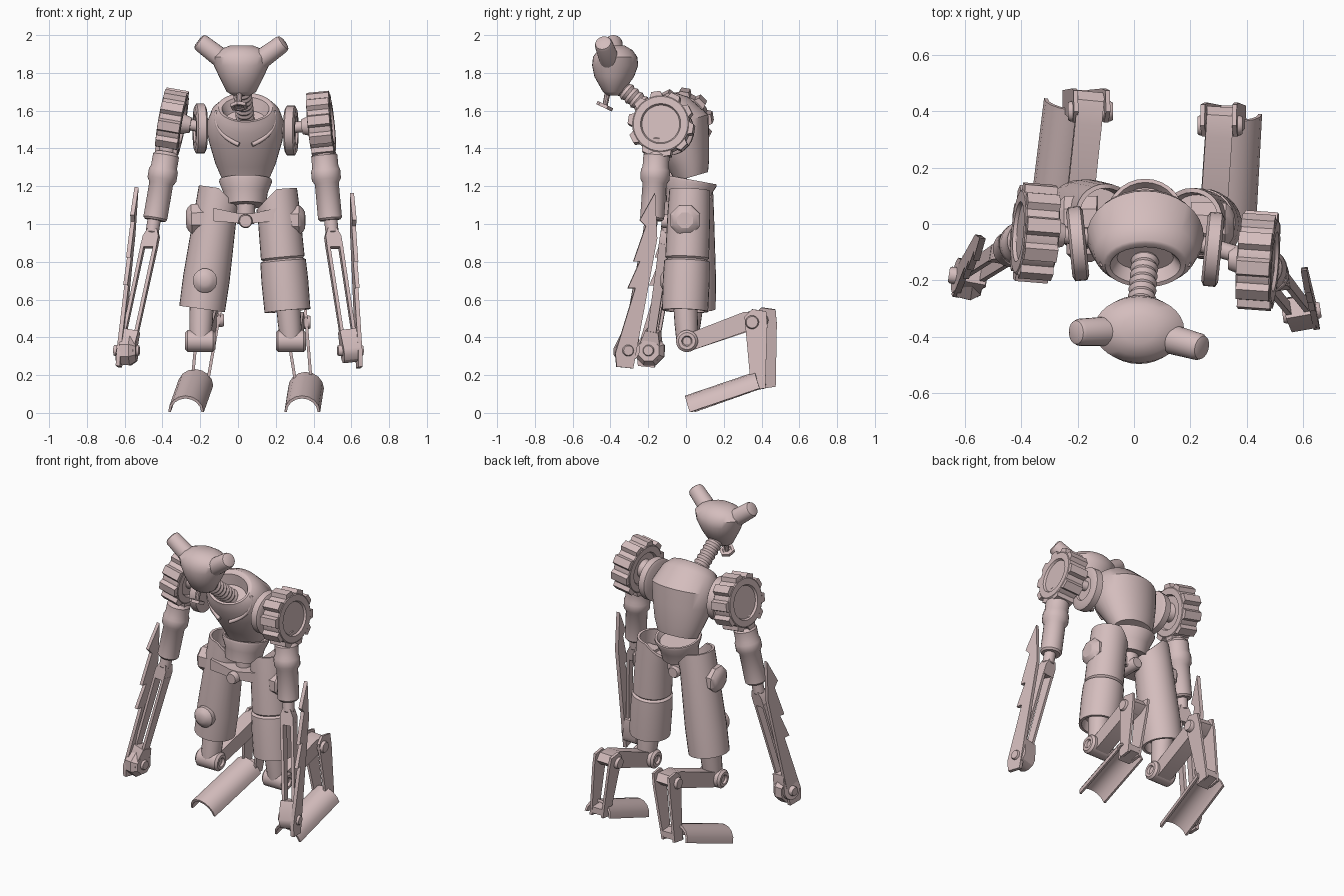
import bpy, bmesh, math
from mathutils import Vector as V

if "Cube" in bpy.data.objects:
    bpy.data.objects.remove(bpy.data.objects["Cube"])

MAT = bpy.data.materials.new("dusty_pink")
MAT.diffuse_color = (0.66, 0.51, 0.51, 1)
MAT.use_nodes = True
MAT.node_tree.nodes["Principled BSDF"].inputs["Base Color"].default_value = MAT.diffuse_color


def finish(name, bm, angle=35):
    bmesh.ops.recalc_face_normals(bm, faces=bm.faces[:])
    me = bpy.data.meshes.new(name)
    bm.to_mesh(me)
    bm.free()
    me.materials.append(MAT)
    ob = bpy.data.objects.new(name, me)
    bpy.context.collection.objects.link(ob)
    bpy.ops.object.select_all(action='DESELECT')
    ob.select_set(True)
    bpy.context.view_layer.objects.active = ob
    bpy.ops.object.shade_smooth_by_angle(angle=math.radians(angle))
    return ob


def skin(name, rings, angle=35):
    """Join point rings into a capped surface."""
    bm = bmesh.new()
    vr = [[bm.verts.new(p) for p in r] for r in rings]
    n = len(vr[0])
    for a, b in zip(vr, vr[1:]):
        for i in range(n):
            j = (i + 1) % n
            bm.faces.new((a[i], a[j], b[j], b[i]))
    bm.faces.new(vr[0][::-1])
    bm.faces.new(vr[-1])
    return finish(name, bm, angle)


def tube(name, p, q, prof, n=24, angle=35):
    """Turned part along p-q; prof lists (fraction along axis, radius)."""
    p, q = V(p), V(q)
    d = (q - p).normalized()
    a = d.orthogonal().normalized()
    b = d.cross(a)
    ang = [2 * math.pi * (i + .5) / n for i in range(n)]
    return skin(name, [[p.lerp(q, t) + a * r * math.cos(g) + b * r * math.sin(g)
                        for g in ang] for t, r in prof], angle)


def loft(name, rings, n=32):
    """Oval rings (x, y, z, rx, ry, pitch in degrees)."""
    out = []
    for x, y, z, rx, ry, tilt in rings:
        t = math.radians(tilt)
        ring = []
        for i in range(n):
            g = 2 * math.pi * i / n
            s = ry * math.sin(g)
            ring.append(V((x + rx * math.cos(g), y + s * math.cos(t), z + s * math.sin(t))))
        out.append(ring)
    return skin(name, out, 40)


def prism(name, o, u, v, pts, depth, angle=30):
    """Extrude a flat outline, given in the u-v plane, equally both ways."""
    o, u, v = V(o), V(u), V(v)
    n = u.cross(v).normalized() * depth / 2
    face = [o + u * a + v * b for a, b in pts]
    return skin(name, [[c - n for c in face], [c + n for c in face]], angle)


def rod(name, p, q, r, n=20):
    return tube(name, p, q, [(0, r * .85), (.06, r), (.94, r), (1, r * .85)], n)


# head, ears, chin ring and ribbed neck
loft("head", [(.018, -.385, 1.68, .045, .03, 0), (.018, -.385, 1.70, .078, .055, 0),
              (.018, -.38, 1.78, .118, .105, 0), (.018, -.375, 1.84, .146, .122, 0),
              (.018, -.375, 1.885, .16, .117, 0), (.018, -.375, 1.92, .125, .092, 0),
              (.018, -.375, 1.945, .06, .05, 0)])
EAR = [(0, .054), (.9, .048), (.97, .042), (1, .03)]
tube("ear_left", (-.06, -.38, 1.855), (-.21, -.385, 1.97), EAR)
tube("ear_right", (.10, -.40, 1.855), (.245, -.44, 1.962), EAR)
tube("chin_stem", (.01, -.41, 1.72), (.005, -.43, 1.62), [(0, .016), (1, .014)], 10)
tube("chin_ring", (.005, -.434, 1.615), (.005, -.426, 1.632),
     [(.3, .025), (0, .03), (0, .047), (1, .047), (1, .03), (.7, .025)], 6)
tube("neck", (.02, -.35, 1.73), (.04, -.12, 1.54),
     [(i / 18, .05 if i % 2 else .042) for i in range(19)], 20, 20)

# torso with its open, forward-tilted collar
CX = .04
loft("torso", [(CX, .03, 1.25, .13, .09, 16), (CX, .012, 1.32, .16, .112, 10),
               (CX, -.03, 1.44, .195, .155, 10), (CX, -.045, 1.53, .208, .17, 17),
               (CX, -.105, 1.595, .18, .14, 34), (CX, -.14, 1.615, .15, .115, 44),
               (CX, -.147, 1.615, .143, .108, 44), (CX, -.147, 1.61, .125, .09, 44),
               (CX, -.12, 1.56, .10, .06, 44)])

# chest ribs either side of the collar
for s in (-1, 1):
    cu = bpy.data.curves.new("chest_rib", 'CURVE')
    cu.dimensions = '3D'
    cu.bevel_depth = .012
    cu.bevel_resolution = 2
    cu.use_fill_caps = True
    sp = cu.splines.new('NURBS')
    pts = [(.15, -.14, 1.60), (.17, -.145, 1.52), (.13, -.168, 1.46), (.035, -.196, 1.42)]
    sp.points.add(3)
    for c, (x, y, z) in zip(sp.points, pts):
        c.co = (CX + s * x, y, z, 1)
    sp.use_endpoint_u = True
    cu.materials.append(MAT)
    bpy.context.collection.objects.link(bpy.data.objects.new("chest_rib", cu))

# waist and pelvis
tube("waist", (CX, .0, 1.10), (CX, .025, 1.235),
     [(0, .108), (.5, .118), (.9, .14), (1, .138), (1, .125), (.8, .11)], 28)
rod("pelvis_post", (CX, .01, 1.0), (CX, .01, 1.14), .05)
prism("hip_bar", (CX, -.03, 1.055), (1, 0, 0), (0, 0, 1),
      [(-.17, .03), (-.03, .0), (.03, .0), (.17, .03), (.17, -.04), (.04, -.05), (-.04, -.05), (-.17, -.04)], .13)
rod("pelvis_pin", (CX, -.13, 1.015), (CX, .08, 1.015), .037)

# per-side joint positions
SIDES = {
    "left": dict(s=-1, disc=(-.20, -.07, 1.505), gear=(-.35, -.032, 1.54), axis=(-.98, .08, .17),
                 sh=(-.378, -.06, 1.38), el=(-.44, -.09, 1.02), wr=(-.59, -.19, .33),
                 blade=((-.632, -.215, .24), (-.537, -.05, 1.195)),
                 hip=(-.10, .035, 1.19), low=(-.19, .035, .55), knee=(-.20, .005, .38),
                 hock=(-.155, .43, .51), ankle=(-.205, .44, .14),
                 foot=((-.275, .035, .004), (-.225, .435, .145)),
                 knob=((-.13, .02, 1.03), (-.275, .02, 1.025))),
    "right": dict(s=1, disc=(.28, -.09, 1.495), gear=(.44, -.13, 1.525), axis=(.99, -.07, .1),
                  sh=(.455, -.155, 1.38), el=(.488, -.18, 1.02), wr=(.595, -.315, .33),
                  blade=((.643, -.33, .235), (.603, -.165, 1.165)),
                  hip=(.205, .02, 1.18), low=(.262, -.005, .54), knee=(.28, .005, .38),
                  hock=(.305, .38, .5), ankle=(.35, .385, .13),
                  foot=((.34, .025, .004), (.36, .395, .13)),
                  knob=((.2, 0, 1.02), (.355, -.005, 1.02))),
}
BLADE = [(-.04, .01), (.05, 0), (.055, .74), (0, 1), (-.055, .845), (-.018, .81), (-.05, .61),
         (-.016, .61), (-.055, .457), (-.015, .457), (-.06, .086)]
X, Y, Z = V((1, 0, 0)), V((0, 1, 0)), V((0, 0, 1))

for side, d in SIDES.items():
    s = d["s"]
    P = {k: V(c) for k, c in d.items() if k not in ("s", "blade", "foot", "knob")}

    # shoulder disc, axle and toothed gear
    dv = V((s, -.1, 0)).normalized() * .03
    tube(f"shoulder_disc_{side}", P["disc"] - dv, P["disc"] + dv,
         [(0, .115), (.15, .132), (.85, .132), (1, .115), (1, .075), (.8, .07)], 28)
    rod(f"shoulder_axle_{side}", (CX + s * .13, -.05, 1.5), P["gear"], .03)
    ax = P["axis"].normalized()
    g0, g1 = P["gear"] - ax * .062, P["gear"] + ax * .062
    tube(f"shoulder_hub_{side}", g0 - ax * .04, g0 + ax * .02, [(0, .04), (1, .06)])
    tube(f"shoulder_gear_{side}", g0, g1,
         [(.12, .1), (0, .107), (0, .145), (.04, .152), (.96, .152), (1, .145), (1, .107), (.9, .1)], 40)
    a = ax.cross(Y).normalized()
    b = ax.cross(a)
    for i in range(10):
        g = 2 * math.pi * (i + .25) / 10
        r, t = a * math.cos(g) + b * math.sin(g), b * math.cos(g) - a * math.sin(g)
        prism(f"gear_tooth_{side}", P["gear"], t, r,
              [(-.036, .14), (.036, .14), (.024, .174), (-.024, .174)], .118)

    # upper arm with collar
    rod(f"arm_pivot_{side}", P["sh"] + Z * .08, P["sh"] - Z * .05, .045)
    tube(f"upper_arm_{side}", P["sh"], P["el"],
         [(0, .055), (.05, .07), (.22, .07), (.27, .078), (.4, .078), (.46, .064), (.97, .064), (1, .055)])

    # forked forearm, wrist and serrated blade
    el, wr = P["el"], P["wr"]
    ad = (wr - el).normalized()
    lat = V((1, s * .15, 0)).normalized()
    fw = ad.cross(lat).normalized()
    rod(f"elbow_{side}", el + Z * .03, el + ad * .07, .035)
    prism(f"fork_yoke_{side}", el + ad * .09, lat, ad,
          [(-.025, -.04), (.025, -.04), (.042, .0), (.042, .06), (-.042, .06), (-.042, 0)], .06)
    for k in (-1, 1):
        top, bot = el + ad * .13 + lat * k * .034, wr + lat * k * .032
        prism(f"fork_prong_{side}", top, fw, bot - top,
              [(-.028, 0), (.028, 0), (.022, 1), (-.022, 1)], .018)
    arc = [(.064 * math.cos(i * math.pi / 6), .064 * math.sin(i * math.pi / 6)) for i in range(7)]
    prism(f"wrist_{side}", wr, fw, ad, arc + [(-.035, -.11), (.035, -.11)], .09)
    if s < 0:
        tube("wrist_disc_left", wr - lat * .03, wr + lat * .055, [(0, .08), (.6, .085), (1, .06)], 8, 25)
    rod(f"wrist_pin_{side}", wr - lat * .068, wr + lat * .068, .03)
    b0, b1 = (V(c) for c in d["blade"])
    prism(f"blade_{side}", b0, V((-s * .15, .99, 0)), b1 - b0, BLADE, .022)

    # open-topped thigh shell, rim cut lower on the inner side, with knobs
    groove = [(.56, .116), (.575, .106), (.59, .121)] if s > 0 else []
    thigh = tube(f"thigh_{side}", P["hip"], P["low"],
                 [(.25, .09), (0, .092), (0, .108), (.2, .113)] + groove +
                 [(.75, .124), (1, .122), (1, .105), (.9, .1)], 28)
    for v in thigh.data.vertices:
        if v.co.z > P["hip"].z - .05:
            v.co.z -= max(0, -s * (v.co.x - P["hip"].x)) * .9
    KNOB = [(0, .085), (.8, .085), (.93, .065), (1, .045)]
    tube(f"thigh_knob_{side}", *d["knob"], KNOB, 8, 30)
    if s < 0:
        tube("front_knob_left", (-.175, -.04, .70), (-.175, -.135, .70),
             [(0, .065), (.7, .065), (.9, .045), (1, .025)], 16)

    # knee stem and joint
    kn = P["knee"]
    tube(f"knee_stem_{side}", P["low"] + Z * .08, kn, [(0, .065), (.6, .062), (1, .056)], 20)
    tube(f"knee_joint_{side}", kn - X * .08, kn + X * .08,
         [(.08, .022), (0, .028), (0, .045), (.08, .058), (.92, .058), (1, .045), (1, .028), (.92, .022)], 24)

    # link reaching back to the hock
    hk, an = P["hock"], P["ankle"]
    back = hk - kn
    up = X.cross(back).normalized()
    prism(f"rear_link_{side}", kn, back, up,
          [(0, -.055), (.0, .035), (.85, .055), (1.04, .03), (1.08, -.02), (.95, -.045)], .095)
    rod(f"hock_pin_{side}", hk - X * .08 - Y * .03 - Z * .02, hk + X * .08 - Y * .03 - Z * .02, .036)

    # paired shin plates down to the ankle, with a heel block between
    for k in (-1, 1):
        o = hk + X * k * .055
        prism(f"shin_plate_{side}", o, Y, an + X * k * .04 - o,
              [(-.07, -.02), (-.03, -.13), (.045, -.1), (.05, .1), (.035, 1), (-.04, 1.03)], .016)
    prism(f"heel_{side}", an, Y, Z, [(-.06, -.015), (.035, .015), (.035, .055), (-.05, .06)], .085)

    # arched foot shell
    f0, f1 = (V(c) for c in d["foot"])
    run = f1 - f0
    fu = V((run.y, -run.x, 0)).normalized()
    fv = fu.cross(run).normalized()
    N = 8
    outer = [(.095 * math.cos(math.pi * i / N), .092 * math.sin(math.pi * i / N)) for i in range(N + 1)]
    inner = [(x * .86, y * .83) for x, y in reversed(outer)]
    prism(f"foot_{side}", (f0 + f1) / 2, fu, fv, outer + inner, run.length)
